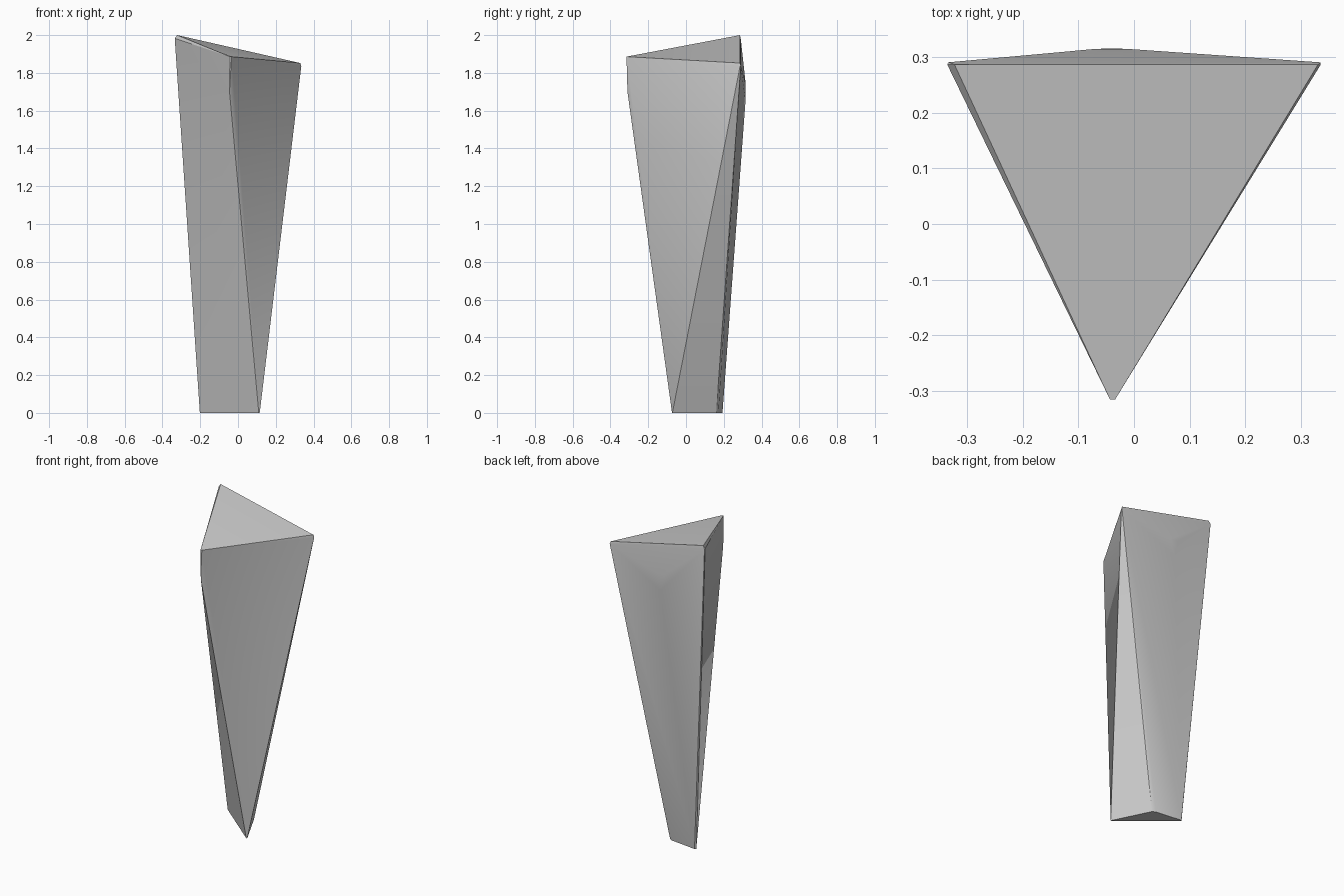
import bpy, bmesh, math

if "Cube" in bpy.data.objects:
    bpy.data.objects.remove(bpy.data.objects["Cube"])

# Faceted shard: convex hull of a wide tilted top, a back ridge knob and a narrow foot
top_corners = [(-0.322, 0.286, 2.0), (0.33, 0.286, 1.852),
               (-0.043, -0.315, 1.886), (-0.034, -0.315, 1.886)]
top_bevel = [(-0.335, 0.286, 1.983), (0.335, 0.286, 1.835), (0.334, 0.29, 1.838),
             (-0.333, 0.29, 1.98), (-0.045, -0.31, 1.70)]
back_knob = [(-0.07, 0.314, 1.76), (-0.01, 0.314, 1.75), (-0.04, 0.315, 1.65)]
foot = [(0.115, -0.072, 0), (0.11, -0.074, 0), (0.0, 0.16, 0), (-0.02, 0.172, 0),
        (-0.195, 0.193, 0), (-0.202, 0.185, 0)]

bm = bmesh.new()
for p in top_corners + top_bevel + back_knob + foot:
    bm.verts.new(p)
res = bmesh.ops.convex_hull(bm, input=bm.verts[:])
loose = [v for v in bm.verts if not v.link_faces]
bmesh.ops.delete(bm, geom=loose, context='VERTS')
bmesh.ops.recalc_face_normals(bm, faces=bm.faces[:])

mesh = bpy.data.meshes.new("stone_shard")
bm.to_mesh(mesh)
bm.free()
shard = bpy.data.objects.new("stone_shard", mesh)
bpy.context.collection.objects.link(shard)

# Plain grey stone
stone = bpy.data.materials.new("grey stone")
stone.diffuse_color = (0.6, 0.6, 0.6, 1)
stone.use_nodes = True
stone.node_tree.nodes["Principled BSDF"].inputs["Base Color"].default_value = stone.diffuse_color
mesh.materials.append(stone)

# Soft shading across shallow facets, crisp main edges
bpy.context.view_layer.objects.active = shard
shard.select_set(True)
bpy.ops.object.shade_smooth_by_angle(angle=math.radians(30))
